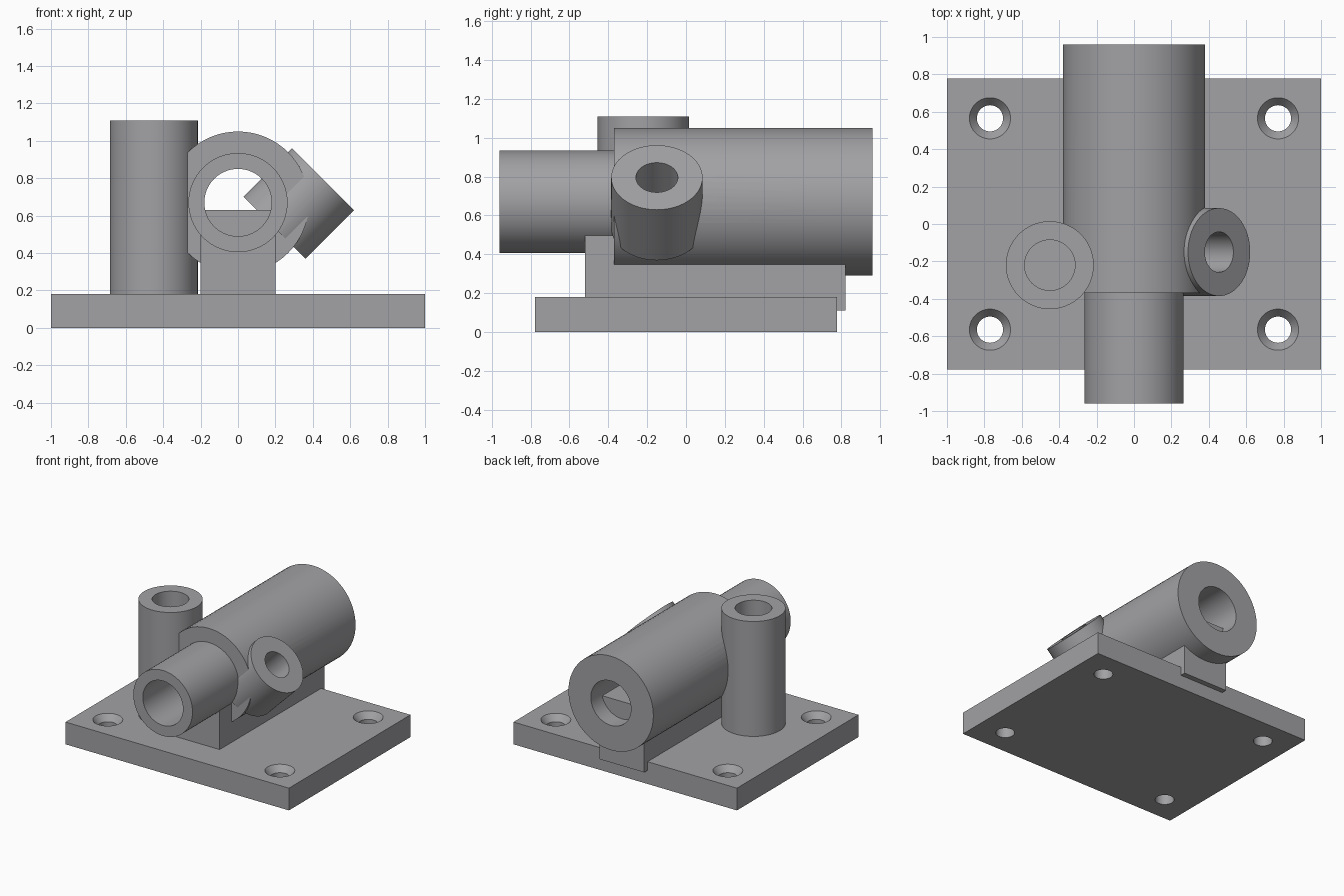
import bpy
import bmesh
import math
from mathutils import Matrix, Vector

if "Cube" in bpy.data.objects:
    bpy.data.objects.remove(bpy.data.objects["Cube"])

SEG = 64
grey = bpy.data.materials.new("grey metal")
grey.diffuse_color = (0.36, 0.36, 0.375, 1)
grey.use_nodes = True
grey.node_tree.nodes["Principled BSDF"].inputs["Base Color"].default_value = grey.diffuse_color


def make_object(name, bm):
    bmesh.ops.recalc_face_normals(bm, faces=bm.faces)
    mesh = bpy.data.meshes.new(name)
    bm.to_mesh(mesh)
    bm.free()
    mesh.materials.append(grey)
    ob = bpy.data.objects.new(name, mesh)
    bpy.context.collection.objects.link(ob)
    return ob


def box(name, low, high):
    bm = bmesh.new()
    bmesh.ops.create_cube(bm, size=1)
    low, high = Vector(low), Vector(high)
    size = high - low
    for v in bm.verts:
        v.co = Vector(v.co[i] * size[i] for i in range(3)) + (low + high) / 2
    return make_object(name, bm)


def lathe(name, profile, origin, axis):
    """Spin a closed (radius, distance) profile about an axis through origin."""
    bm = bmesh.new()
    rings = []
    for r, d in profile:
        if r == 0:
            rings.append([bm.verts.new((0, 0, d))] * SEG)
        else:
            rings.append([bm.verts.new((r * math.cos(2 * math.pi * k / SEG),
                                        r * math.sin(2 * math.pi * k / SEG), d))
                          for k in range(SEG)])
    for i, a in enumerate(rings):
        b = rings[(i + 1) % len(rings)]
        if a[0] is a[1] and b[0] is b[1]:
            continue
        for k in range(SEG):
            n = (k + 1) % SEG
            bm.faces.new(list(dict.fromkeys((a[k], a[n], b[n], b[k]))))
    turn = Vector(axis).to_track_quat('Z', 'Y').to_matrix().to_4x4()
    bm.transform(Matrix.Translation(origin) @ turn)
    return make_object(name, bm)


def tube(name, outer, inner, start, end, origin, axis):
    return lathe(name, [(inner, start), (outer, start), (outer, end), (inner, end)],
                 origin, axis)


def rod(name, radius, start, end, origin, axis):
    return lathe(name, [(0, start), (radius, start), (radius, end), (0, end)],
                 origin, axis)


def cut(target, cutters):
    for c in cutters:
        c.hide_render = True
        mod = target.modifiers.new("cut", 'BOOLEAN')
        mod.operation = 'DIFFERENCE'
        mod.solver = 'EXACT'
        mod.object = c
    bpy.context.view_layer.update()
    graph = bpy.context.evaluated_depsgraph_get()
    mesh = bpy.data.meshes.new_from_object(target.evaluated_get(graph))
    target.modifiers.clear()
    target.data = mesh
    for c in cutters:
        bpy.data.objects.remove(c)


# Base plate with four countersunk screw holes
plate = box("base_plate", (-1, -0.777, 0), (1, 0.777, 0.18))
holes = [lathe("screw_hole_cutter",
               [(0, -0.1), (0.07, -0.1), (0.07, 0.13), (0.11, 0.18), (0.11, 0.3), (0, 0.3)],
               (sx * 0.77, sy * 0.565, 0), (0, 0, 1))
         for sx in (-1, 1) for sy in (-1, 1)]
cut(plate, holes)

# Stepped barrel with a through bore
barrel = lathe("barrel", [(0.18, -0.96), (0.265, -0.96), (0.265, -0.37),
                          (0.38, -0.37), (0.38, 0.96), (0.18, 0.96)],
               (0, 0, 0.67), (0, 1, 0))

# Upright tube beside the barrel
post_pos = (-0.45, -0.22, 0)
post = tube("upright_tube", 0.235, 0.135, 0.16, 1.11, post_pos, (0, 0, 1))

# Side port leaning out at 45 degrees
port_pos, port_axis = (0.455, -0.15, 0.795), (1, 0, 1)
port = tube("side_port", 0.235, 0.108, -0.368, 0, port_pos, port_axis)

# Pedestal block carrying the barrel
pedestal = box("pedestal", (-0.2, -0.52, 0.11), (0.2, 0.82, 0.63))

# Open the tube and port bores through the barrel wall, and the barrel
# through the walls that overlap them
cut(barrel, [rod("port_bore_cutter", 0.108, -0.4, 0.1, port_pos, port_axis),
             rod("post_bore_cutter", 0.135, 0.1, 1.3, post_pos, (0, 0, 1))])

# Smooth round walls, crisp rims
parts = [plate, barrel, post, port, pedestal]
bpy.ops.object.select_all(action='DESELECT')
for ob in parts:
    ob.select_set(True)
bpy.context.view_layer.objects.active = plate
bpy.ops.object.shade_smooth_by_angle(angle=math.radians(30))
